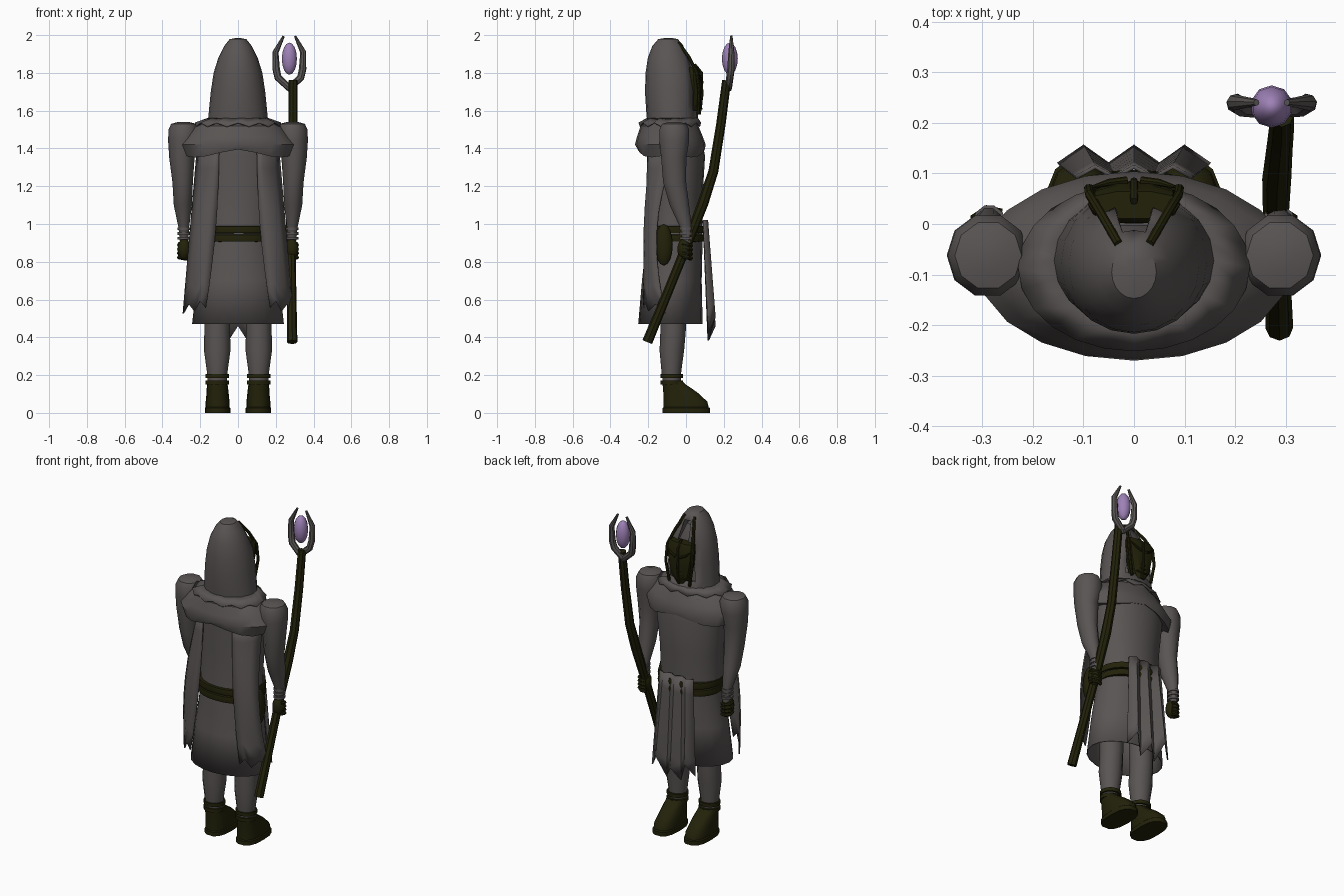
import bpy, bmesh
from math import sin, cos, pi, radians, copysign

cube = bpy.data.objects.get("Cube")
if cube:
    bpy.data.objects.remove(cube, do_unlink=True)


def material(name, rgb):
    m = bpy.data.materials.new(name)
    m.use_nodes = True
    m.diffuse_color = (*rgb, 1)
    m.node_tree.nodes["Principled BSDF"].inputs["Base Color"].default_value = (*rgb, 1)
    return m


CLOTH = material("grey_cloth", (0.1, 0.09, 0.087))
LEATHER = material("dark_olive_leather", (0.016, 0.0155, 0.003))
GEM = material("violet_gem", (0.34, 0.22, 0.47))


def finish(obj, mat, angle=40, thick=0):
    obj.data.materials.clear()
    obj.data.materials.append(mat)
    bpy.ops.object.select_all(action="DESELECT")
    obj.select_set(True)
    bpy.context.view_layer.objects.active = obj
    if thick:
        mod = obj.modifiers.new("thickness", "SOLIDIFY")
        mod.thickness = thick
        mod.offset = 0
    bpy.ops.object.shade_smooth_by_angle(angle=radians(angle))
    return obj


def from_bmesh(name, bm):
    bmesh.ops.recalc_face_normals(bm, faces=bm.faces)
    mesh = bpy.data.meshes.new(name)
    bm.to_mesh(mesh)
    bm.free()
    obj = bpy.data.objects.new(name, mesh)
    bpy.context.collection.objects.link(obj)
    return obj


def loft(name, rings, mat, n=12, p=1, caps=True, tweak=None, drop=None, thick=0, angle=40):
    """Stack of rounded rings: centre x, back y, front y, height, half width."""
    bm = bmesh.new()
    rows = []
    for k, (cx, back, front, z, rx) in enumerate(rings):
        row = []
        for i in range(n):
            a = 2 * pi * i / n
            c, s = cos(a), sin(a)
            x = cx + rx * copysign(abs(c) ** p, c)
            y = (back + front) / 2 + (front - back) / 2 * copysign(abs(s) ** p, s)
            dz = tweak(k, i, a) if tweak else 0
            row.append(bm.verts.new((x, y, z + dz)))
        rows.append(row)
    for lo, hi in zip(rows, rows[1:]):
        for i in range(n):
            j = (i + 1) % n
            bm.faces.new((lo[i], lo[j], hi[j], hi[i]))
    if caps:
        bm.faces.new(rows[0])
        bm.faces.new(rows[-1])
    if drop:
        gone = [f for f in bm.faces if drop(f.calc_center_median())]
        bmesh.ops.delete(bm, geom=gone, context="FACES")
    return finish(from_bmesh(name, bm), mat, angle, thick)


def sheet(name, f, nu, nv, mat, thick=0.008):
    """Cloth panel sampled from a function of u and v."""
    bm = bmesh.new()
    g = [[bm.verts.new(f(u / nu, v / nv, u)) for u in range(nu + 1)] for v in range(nv + 1)]
    for a, b in zip(g, g[1:]):
        for i in range(nu):
            bm.faces.new((a[i], a[i + 1], b[i + 1], b[i]))
    return finish(from_bmesh(name, bm), mat, 40, thick)


def tube(name, points, radius, mat, taper=None, sides=2):
    cu = bpy.data.curves.new(name, "CURVE")
    cu.dimensions = "3D"
    cu.bevel_depth = radius
    cu.bevel_resolution = sides
    cu.use_fill_caps = True
    sp = cu.splines.new("POLY")
    sp.points.add(len(points) - 1)
    for i, pt in enumerate(points):
        sp.points[i].co = (*pt, 1)
        sp.points[i].radius = taper[i] if taper else 1
    obj = bpy.data.objects.new(name, cu)
    bpy.context.collection.objects.link(obj)
    bpy.ops.object.select_all(action="DESELECT")
    obj.select_set(True)
    bpy.context.view_layer.objects.active = obj
    bpy.ops.object.convert(target="MESH")
    return finish(bpy.context.object, mat)


def ball(name, centre, size, mat):
    bpy.ops.mesh.primitive_uv_sphere_add(segments=10, ring_count=8, location=centre)
    obj = bpy.context.object
    obj.name = name
    obj.scale = size
    return finish(obj, mat)


def mix(a, b, t):
    return a + (b - a) * t


# Robe, open below
loft("robe", [(0, -.25, .085, .47, .24), (0, -.23, .08, .7, .215), (0, -.205, .085, .93, .185),
              (0, -.2, .085, 1.15, .195), (0, -.2, .098, 1.36, .215), (0, -.2, .07, 1.5, .22),
              (0, -.17, .04, 1.56, .14)], CLOTH, n=20, caps=False, thick=.006)

# Shoulder mantle with sagging lobes
loft("mantle", [(0, -.19, .07, 1.4, .2), (0, -.255, .1, 1.385, .285), (0, -.27, .104, 1.42, .31),
                (0, -.26, .09, 1.46, .275), (0, -.24, .065, 1.52, .225), (0, -.195, .05, 1.545, .15)],
     CLOTH, n=20, caps=False,
     tweak=lambda k, i, a: -.03 * abs(cos(a)) + .01 * cos(4 * a) if k < 2 else 0)

# Ragged collar under the hood
loft("ragged_collar", [(0, -.25, .078, 1.525, .228), (0, -.2, .06, 1.562, .15)], CLOTH, n=24,
     caps=False, thick=.005, tweak=lambda k, i, a: .01 * (-1) ** i if k == 0 else 0, angle=25)

# Hood with face opening
loft("hood", [(0, -.2, .06, 1.51, .16), (0, -.207, .06, 1.6, .15), (0, -.213, .06, 1.7, .14),
              (0, -.21, .048, 1.8, .125), (0, -.198, .014, 1.88, .1), (0, -.175, -.015, 1.94, .07),
              (0, -.145, -.045, 1.975, .042), (0, -.115, -.07, 1.98, .015)], CLOTH, n=20, thick=.008,
     drop=lambda c: c.y > -.08 and 1.6 < c.z < 1.93 and abs(c.x) < mix(.085, .03, (c.z - 1.6) / .33))

# Mask filling the opening, tapering to the chin
loft("face_mask", [(0, .0, .07, 1.58, .03), (0, .0, .08, 1.63, .065), (0, .0, .084, 1.73, .088),
                   (0, .0, .078, 1.8, .092), (0, .01, .065, 1.83, .09)], LEATHER, n=10, p=.8, angle=20)
tube("mask_ridge", [(0, .07, 1.58), (0, .084, 1.68), (0, .082, 1.8), (0, .045, 1.845)], .008, LEATHER)
for k in range(3):
    z = 1.62 + .025 * k
    tube("mask_rib", [(-.04, .068, z), (0, .083, z - .01), (.04, .068, z)], .005, LEATHER)
loft("dark_lining", [(0, -.1, .0, 1.58, .1), (0, -.1, .0, 1.78, .09), (0, -.1, -.05, 1.9, .04)],
     CLOTH, n=10)


# Tabard of folded strips with torn ends
def tabard(u, v, i):
    x = mix(-.115, .115, u) * mix(1, 1.3, v)
    y = mix(.092, .118, v) + (.035 if i % 2 else 0) * mix(.6, 1, v)
    bottom = .4 + .07 * abs(2 * u - 1) + (.06 if i % 2 else -.04)
    return x, y, mix(1.02, bottom, v)


sheet("tabard", tabard, 6, 6, CLOTH)

# Belts
for z in (.925, .97):
    loft("belt", [(0, -.19, .06, z - .02, .17), (0, -.222, .105, z - .018, .195),
                  (0, -.225, .108, z, .198), (0, -.222, .105, z + .018, .195),
                  (0, -.19, .06, z + .02, .17)], LEATHER, n=24, p=.9, caps=False)

# Pouch hanging behind the staff arm
ball("belt_pouch", (.228, -.118, .89), (.033, .048, .11), LEATHER)

for side, s in (("left", 1), ("right", -1)):
    # Torn cape tail
    def cape(u, v, i):
        x = mix(mix(.1, .17, v * v), mix(.215, .29, v), u)
        outer = mix(-.06, -.11, v) - .07 * sin(pi * v)
        y = mix(mix(-.2, -.225, v), outer, u) - .03 * sin(pi * u)
        z = mix(1.4, .565 + (.035 if i % 2 else -.01) - .03 * u, v)
        return s * x, y, z
    sheet(side + "_cape_tail", cape, 4, 8, CLOTH)

    # Sleeve with bulky shoulder
    loft(side + "_sleeve", [(s * x, y - r, y + r, z, w) for x, y, z, r, w in (
        (.285, .005, .9, .025, .022), (.287, .0, .98, .032, .028), (.292, -.035, 1.1, .054, .048),
        (.293, -.06, 1.22, .064, .054), (.297, -.065, 1.35, .07, .067), (.29, -.062, 1.44, .083, .08),
        (.288, -.062, 1.5, .083, .08), (.288, -.062, 1.53, .068, .066),
        (.288, -.062, 1.54, .03, .03))], CLOTH, n=10)
    for z in (.925, .95, .975):
        loft(side + "_wrist_band", [(s * .286, -.036, .038, z - .007, .033),
                                    (s * .286, -.036, .038, z + .007, .033)], CLOTH, n=10)

    # Gloved fist
    ball(side + "_palm", (s * .285, -.006, .866), (.037, .04, .058), LEATHER)
    for k in range(4):
        z = .895 - .022 * k
        tube(side + "_finger", [(s * .308, -.02, z), (s * .313, .012, z - .005), (s * .29, .027, z - .01),
                                (s * .262, .02, z - .012)], .011, LEATHER, sides=1)

    # Leg, ankle straps and boot
    loft(side + "_leg", [(s * .11, -.122, -.028, .155, .05), (s * .11, -.13, -.025, .22, .055),
                         (s * .11, -.14, -.01, .33, .07), (s * .11, -.135, -.0, .45, .068),
                         (s * .11, -.14, .0, .6, .07)], CLOTH)
    for z in (.16, .195):
        loft(side + "_ankle_strap", [(s * .11, -.135, -.015, z - .011, .063),
                                     (s * .11, -.135, -.015, z + .011, .063)], LEATHER)
    loft(side + "_boot", [(s * .108, -.128, .13, 0, .068), (s * .108, -.128, .13, .025, .068),
                          (s * .108, -.122, .122, .03, .063), (s * .108, -.122, .115, .06, .063),
                          (s * .108, -.122, .06, .11, .058), (s * .11, -.125, .0, .15, .055),
                          (s * .11, -.125, -.02, .17, .053)], LEATHER, n=14, p=.75)

    # Mask straps and brow spikes
    tube(side + "_mask_strap", [(s * .07, .065, 1.58), (s * .09, .07, 1.7), (s * .088, .058, 1.8),
                                (s * .062, .015, 1.885), (s * .03, -.04, 1.96)], .009, LEATHER)
    tube(side + "_brow", [(s * .015, .086, 1.75), (s * .05, .082, 1.765), (s * .08, .074, 1.79)],
         .008, LEATHER, (1, .9, .4))

    # Staff prong
    tube(side + "_staff_prong", [(.272 + s * x, y, z) for x, y, z in (
        (-.005, .225, 1.715), (.06, .232, 1.775), (.07, .238, 1.82), (.073, .24, 1.91),
        (.03, .24, 1.995))], .018, CLOTH, (1, 1.1, 1.1, .9, .35))

# Staff and gem
tube("staff", [(.287, -.205, .375), (.284, -.1, .63), (.28, .005, .89), (.282, .09, 1.11),
               (.287, .145, 1.28), (.291, .185, 1.53), (.292, .215, 1.76)], .025, LEATHER,
     (1.1, 1, 1, 1.15, 1.05, 1, .95))
ball("staff_gem", (.272, .232, 1.875), (.042, .042, .085), GEM)
